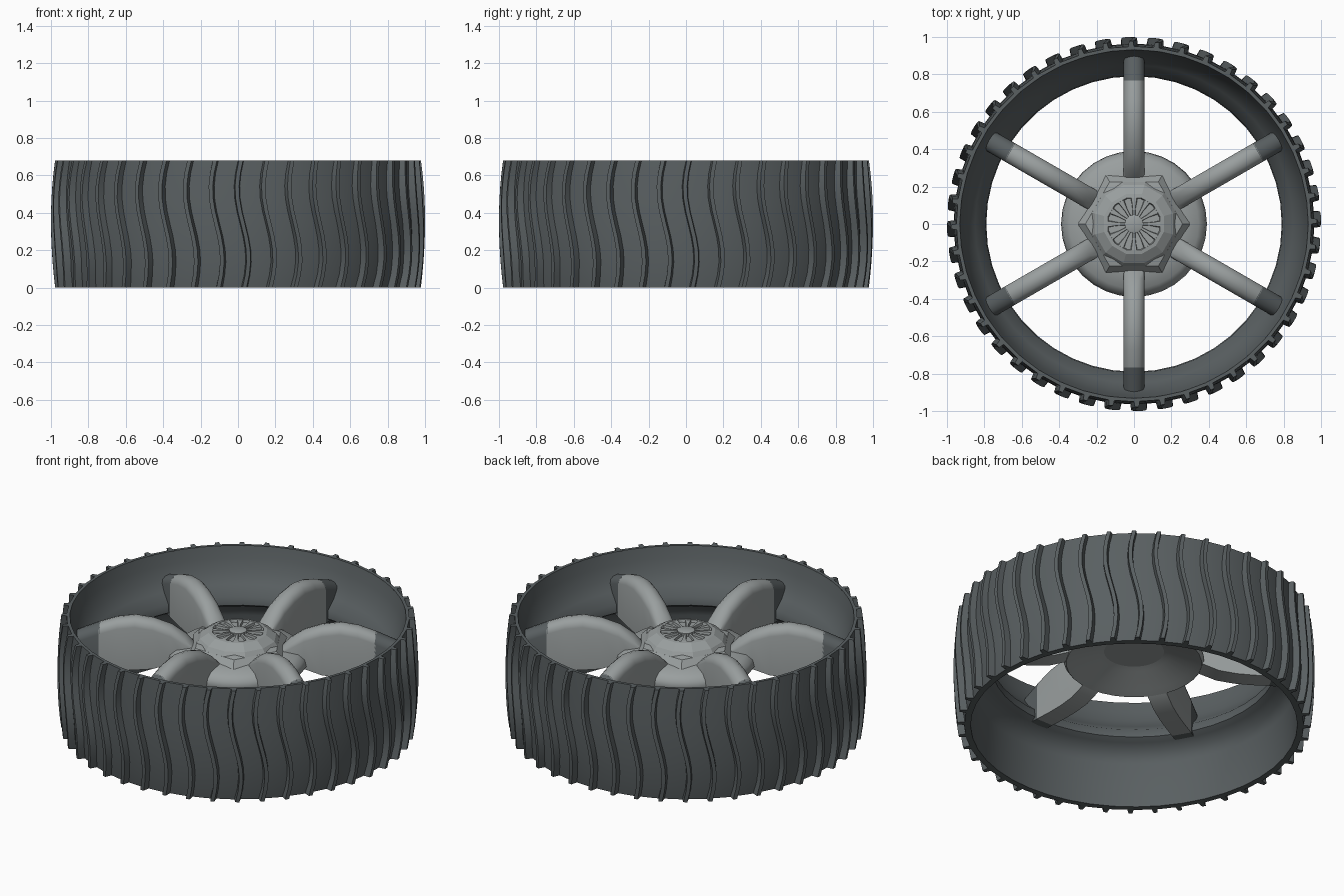
import bpy, bmesh
from math import sin, cos, pi, radians

if "Cube" in bpy.data.objects:
    bpy.data.objects.remove(bpy.data.objects["Cube"])

def material(name, c):
    m = bpy.data.materials.new(name)
    m.diffuse_color = (*c, 1)
    m.use_nodes = True
    m.node_tree.nodes["Principled BSDF"].inputs["Base Color"].default_value = m.diffuse_color
    return m

DARK = material("dark_rubber", (0.10, 0.115, 0.12))
LIGHT = material("light_metal", (0.32, 0.345, 0.345))

def finish(bm, name, mat, angle=35):
    bmesh.ops.recalc_face_normals(bm, faces=bm.faces)
    me = bpy.data.meshes.new(name)
    bm.to_mesh(me)
    bm.free()
    ob = bpy.data.objects.new(name, me)
    bpy.context.collection.objects.link(ob)
    me.materials.append(mat)
    bpy.ops.object.select_all(action='DESELECT')
    ob.select_set(True)
    bpy.context.view_layer.objects.active = ob
    bpy.ops.object.shade_smooth_by_angle(angle=radians(angle))
    return ob

def lathe(name, prof, n, mat, closed=False, phase=0.0, angle=35):
    # Revolve an (r, z) profile about z; open profiles are capped
    bm = bmesh.new()
    rings = [[bm.verts.new((r * cos(phase + 2*pi*i/n), r * sin(phase + 2*pi*i/n), z))
              for i in range(n)] for r, z in prof]
    pairs = list(zip(rings, rings[1:]))
    if closed:
        pairs.append((rings[-1], rings[0]))
    else:
        bm.faces.new(rings[0])
        bm.faces.new(rings[-1])
    for a, b in pairs:
        for i in range(n):
            j = (i + 1) % n
            bm.faces.new((a[i], a[j], b[j], b[i]))
    return finish(bm, name, mat, angle)

def loft(bm, sections):
    rings = [[bm.verts.new(p) for p in s] for s in sections]
    n = len(rings[0])
    for a, b in zip(rings, rings[1:]):
        for i in range(n):
            j = (i + 1) % n
            bm.faces.new((a[i], a[j], b[j], b[i]))
    bm.faces.new(rings[0])
    bm.faces.new(rings[-1])

def polar(r, t, a, z):
    # Point at radius r, sideways shift t, direction a
    return (r*cos(a) - t*sin(a), r*sin(a) + t*cos(a), z)

# Tyre body with inner ridge that carries the spokes
tyre = [(0.94, 0.0), (0.953, 0.08), (0.962, 0.22), (0.965, 0.34), (0.962, 0.46),
        (0.955, 0.60), (0.95, 0.68), (0.932, 0.68), (0.915, 0.61), (0.89, 0.54),
        (0.85, 0.48), (0.795, 0.43), (0.79, 0.38), (0.82, 0.36), (0.875, 0.335),
        (0.90, 0.27), (0.905, 0.0)]
lathe("tyre", tyre, 44, DARK, closed=True, angle=50)

# Wavy tread ribs
bm = bmesh.new()
RIBS, STEPS = 44, 10
for k in range(RIBS):
    a = radians(91.5) + 2*pi*k/RIBS
    secs = []
    for s in range(STEPS + 1):
        u = s / STEPS
        z = 0.68 * u
        off = -0.031 * sin(2*pi*(u - 0.5) * 0.9)
        ro = 1.0 - 0.022 * abs(2*u - 1)**2
        secs.append([polar(0.93, off - 0.018, a, z), polar(ro, off - 0.011, a, z),
                     polar(ro, off + 0.011, a, z), polar(0.93, off + 0.018, a, z)])
    loft(bm, secs)
finish(bm, "tread_ribs", DARK)

# Six tall arched spokes, light blades ending in dark sockets: (radius, bottom z, top z)
def spokes(name, stations, w, mat):
    bm = bmesh.new()
    for k in range(6):
        a = radians(30 + 60*k)
        secs = []
        for r, zb, zt in stations:
            h = min(0.05, (zt - zb) * 0.4)
            arc = [(w*cos(pi*i/6), zt - h + h*sin(pi*i/6)) for i in range(7)]
            sec = [(-w, zb), (w, zb)] + arc
            secs.append([polar(r, t, a, z) for t, z in sec])
        loft(bm, secs)
    finish(bm, name, mat)

spokes("spoke_blades", [(0.24, 0.47, 0.50), (0.29, 0.45, 0.56), (0.37, 0.40, 0.615),
                        (0.47, 0.365, 0.65), (0.57, 0.355, 0.665), (0.67, 0.355, 0.65),
                        (0.77, 0.36, 0.615)], 0.056, LIGHT)
spokes("spoke_sockets", [(0.765, 0.36, 0.617), (0.84, 0.36, 0.585), (0.92, 0.36, 0.55)],
       0.056, DARK)

# Hub: round base hollowed underneath, hexagonal collar, faceted dome
lathe("hub_base", [(0.03, 0.51), (0.20, 0.46), (0.33, 0.41), (0.375, 0.395), (0.39, 0.415),
                   (0.38, 0.455), (0.345, 0.485), (0.27, 0.50), (0.10, 0.53)], 32, LIGHT, angle=60)
lathe("hub_collar", [(0.30, 0.47), (0.305, 0.49), (0.26, 0.535), (0.20, 0.55)], 6, LIGHT, angle=20)
lathe("hub_dome", [(0.245, 0.505), (0.24, 0.525), (0.215, 0.56), (0.165, 0.592), (0.145, 0.595),
                   (0.14, 0.58)], 12, LIGHT, phase=radians(15), angle=15)

# Star-patterned cap: centre boss and radial wedges
lathe("cap_boss", [(0.05, 0.57), (0.05, 0.598), (0.04, 0.602)], 12, LIGHT)
bm = bmesh.new()
for k in range(12):
    a = 2*pi*k/12
    secs = [[polar(r, -w, a, 0.57), polar(r, w, a, 0.57),
             polar(r, w*0.7, a, 0.594), polar(r, -w*0.7, a, 0.594)]
            for r, w in ((0.045, 0.008), (0.085, 0.010), (0.145, 0.022))]
    loft(bm, secs)
finish(bm, "cap_wedges", LIGHT)
